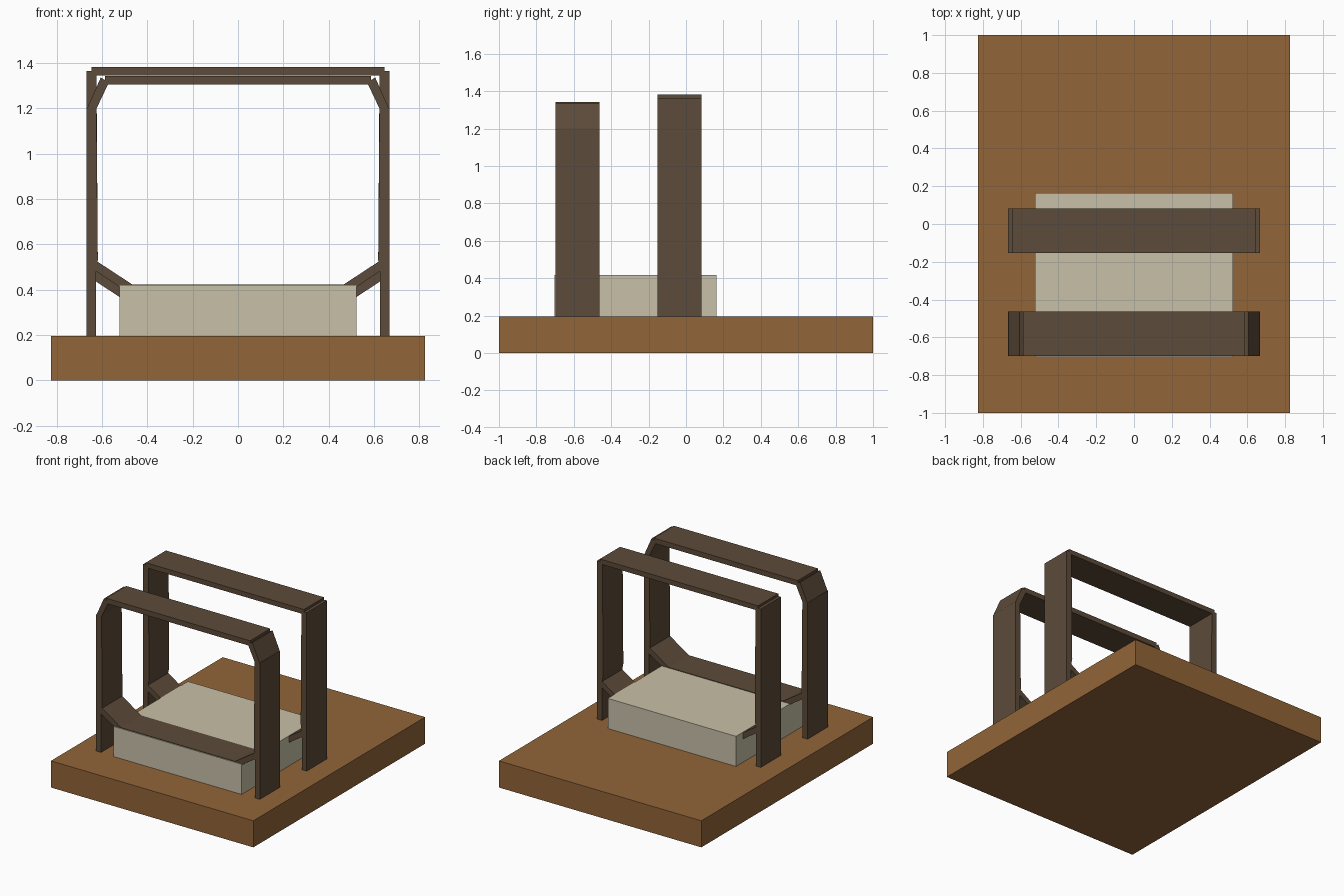
import bpy, bmesh

cube = bpy.data.objects.get("Cube")
if cube:
    bpy.data.objects.remove(cube, do_unlink=True)


def material(name, rgb):
    m = bpy.data.materials.new(name)
    m.use_nodes = True
    m.diffuse_color = (*rgb, 1)
    m.node_tree.nodes["Principled BSDF"].inputs["Base Color"].default_value = (*rgb, 1)
    return m


wood = material("warm_wood", (0.287, 0.130, 0.040))
dark = material("dark_frame", (0.107, 0.069, 0.041))
cream = material("cream_block", (0.578, 0.527, 0.392))


def prism(name, profile, y0, y1, mat, mirror=False):
    """Extrude an x-z profile from y0 to y1, optionally mirrored across x."""
    bm = bmesh.new()
    face = bm.faces.new([bm.verts.new((x, y0, z)) for x, z in profile])
    new = bmesh.ops.extrude_face_region(bm, geom=[face])["geom"]
    verts = [v for v in new if isinstance(v, bmesh.types.BMVert)]
    bmesh.ops.translate(bm, verts=verts, vec=(0, y1 - y0, 0))
    bmesh.ops.recalc_face_normals(bm, faces=bm.faces)
    mesh = bpy.data.meshes.new(name)
    bm.to_mesh(mesh)
    bm.free()
    mesh.materials.append(mat)
    obj = bpy.data.objects.new(name, mesh)
    bpy.context.collection.objects.link(obj)
    if mirror:
        mod = obj.modifiers.new("Mirror", "MIRROR")
        mod.use_mirror_merge = False
    return obj


def rect(x0, x1, z0, z1):
    return [(x0, z0), (x1, z0), (x1, z1), (x0, z1)]


# Base slab and block
BASE = 0.196
prism("base_board", rect(-0.825, 0.825, 0, BASE), -1, 1, wood)
prism("centre_block", rect(-0.523, 0.523, BASE, 0.418), -0.704, 0.164, cream)


def hoop(label, y0, y1, post_top, bar_half, bar_z, brace_z):
    # Posts with a slightly tapered inner face
    post = [(0.667, BASE), (0.667, post_top), (0.624, post_top),
            (0.618, 0.53), (0.627, 0.48), (0.627, BASE)]
    prism(label + "_posts", post, y0, y1, dark, True)
    # Top bar
    prism(label + "_top_bar", rect(-bar_half, bar_half, *bar_z), y0, y1, dark)
    # Sloping braces running down to the cross strap
    brace = [(0.64, brace_z), (0.46, brace_z - 0.118),
             (0.46, brace_z - 0.165), (0.64, brace_z - 0.047)]
    prism(label + "_braces", brace, y0, y1, dark, True)
    # Cross strap between the braces
    top = brace_z - 0.115
    prism(label + "_strap", rect(-0.47, 0.47, top - 0.04, top), y0, y1, dark)


hoop("front_hoop", -0.698, -0.463, 1.2, 0.587, (1.305, 1.343), 0.537)
hoop("back_hoop", -0.153, 0.082, 1.363, 0.645, (1.345, 1.381), 0.492)

# Angled shoulders of the front hoop
prism("front_hoop_shoulders",
      [(0.667, 1.195), (0.605, 1.335), (0.57, 1.315), (0.574, 1.303), (0.624, 1.198)],
      -0.698, -0.463, dark, True)
